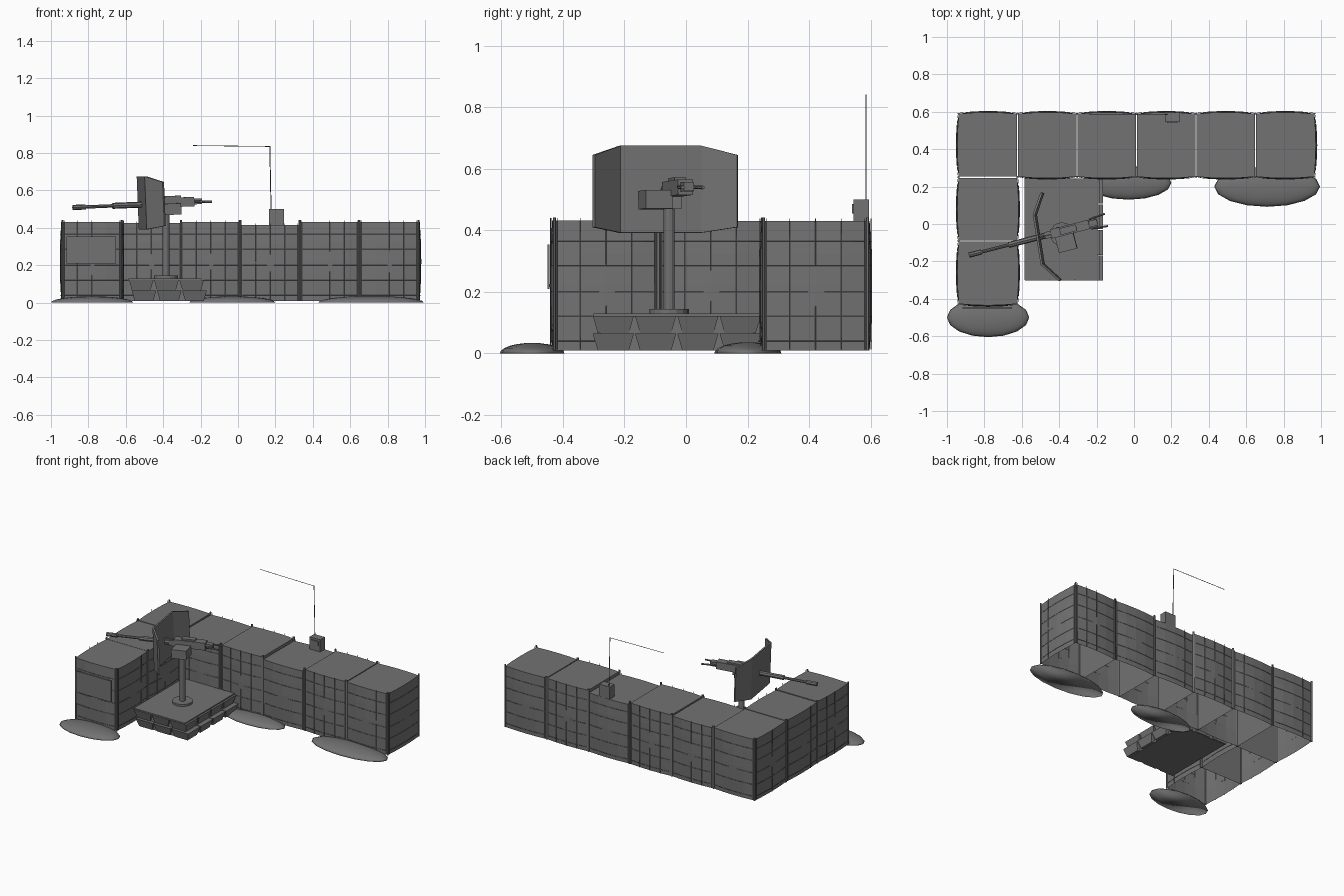
import bpy, bmesh, math
from mathutils import Vector, Matrix

if "Cube" in bpy.data.objects:
    bpy.data.objects.remove(bpy.data.objects["Cube"])


def material(name, rgb):
    m = bpy.data.materials.new(name)
    m.diffuse_color = (*rgb, 1)
    m.use_nodes = True
    m.node_tree.nodes["Principled BSDF"].inputs["Base Color"].default_value = m.diffuse_color
    return m


DARK = material("dark_grey", (.17, .17, .17))


def finish(bm, name, smooth=False):
    bmesh.ops.recalc_face_normals(bm, faces=bm.faces)
    me = bpy.data.meshes.new(name)
    bm.to_mesh(me)
    bm.free()
    me.materials.append(DARK)
    ob = bpy.data.objects.new(name, me)
    bpy.context.collection.objects.link(ob)
    if smooth:
        for p in me.polygons:
            p.use_smooth = True
    return ob


def add_box(bm, c, s, mat=Matrix()):
    m = mat @ Matrix.Translation(c) @ Matrix.Diagonal((*s, 1))
    return bmesh.ops.create_cube(bm, size=1, matrix=m)['verts']


def add_rod(bm, a, b, r, n=8, mat=Matrix()):
    a, b = Vector(a), Vector(b)
    d = b - a
    m = mat @ Matrix.Translation((a + b) / 2) @ d.to_track_quat('Z', 'Y').to_matrix().to_4x4()
    bmesh.ops.create_cone(bm, cap_ends=True, segments=n, radius1=r, radius2=r,
                          depth=d.length, matrix=m)


def box(name, c, s):
    bm = bmesh.new()
    add_box(bm, c, s)
    return finish(bm, name)


def rod(name, a, b, r, n=8):
    bm = bmesh.new()
    add_rod(bm, a, b, r, n)
    return finish(bm, name)


# Earth-filled barrier cell: bulging sides, flat fill, open base
def barrier_cell(name, x0, x1, y0, y1, top, sides):
    cx, cy, hx, hy = (x0 + x1) / 2, (y0 + y1) / 2, (x1 - x0) / 2 - .003, (y1 - y0) / 2 - .003
    bm = bmesh.new()
    bmesh.ops.create_cube(bm, size=2)
    bmesh.ops.subdivide_edges(bm, edges=bm.edges[:], cuts=3, use_grid_fill=True)
    low = [f for f in bm.faces if f.calc_center_median().z < -.99]
    bmesh.ops.delete(bm, geom=low, context='FACES')
    for v in bm.verts:
        u = v.co.copy()
        lift = .5 + .5 * (1 - u.z ** 2)
        off = Vector((0, 0, 0))
        for ax, sgn, tag in ((0, 1, 'R'), (0, -1, 'L'), (1, 1, 'B'), (1, -1, 'F')):
            if tag in sides and u[ax] * sgn > .99:
                off[ax] = sgn * .016 * (1 - u[1 - ax] ** 2) * lift
        v.co = Vector((cx + u.x * hx, cy + u.y * hy, .01 + (u.z + 1) / 2 * (top - .01))) + off
    finish(bm, name)
    # wire mesh on the exposed faces, and corner coils
    bm = bmesh.new()
    for tag in sides:
        nrm, tan, hn, ht = {'R': ((1, 0), (0, 1), hx, hy), 'L': ((-1, 0), (0, 1), hx, hy),
                            'B': ((0, 1), (1, 0), hy, hx), 'F': ((0, -1), (1, 0), hy, hx)}[tag]

        def at(t, z):
            d = hn + .004 + .0105 * (1 - t * t)
            return (cx + nrm[0] * d + tan[0] * t * ht, cy + nrm[1] * d + tan[1] * t * ht, z)
        ts = (-.95, -.5, 0, .5, .95)
        for t in ts:
            add_rod(bm, at(t, .012), at(t, top + .008), .001, 4)
        for z in (.04, .12, .2, .285, .365):
            for a, b in zip(ts, ts[1:]):
                add_rod(bm, at(a, z), at(b, z), .001, 4)
    for sx in (-1, 1):
        for sy in (-1, 1):
            p = (cx + sx * (hx + .001), cy + sy * (hy + .001))
            add_rod(bm, (*p, .01), (*p, .442), .005, 6)
    finish(bm, name + "_wire")


xs = [-.94, -.622, -.305, .013, .331, .649, .967]
tops = [.43, .425, .43, .415, .43, .43]
for i in range(6):
    sides = 'B' + ('L' if i == 0 else 'F') + ('R' if i == 5 else '')
    barrier_cell("wall_cell_%d" % i, xs[i], xs[i + 1], .25, .592, tops[i], sides)
barrier_cell("side_cell_back", -.94, -.622, -.09, .25, .43, 'LR')
barrier_cell("side_cell_front", -.94, -.622, -.43, -.09, .432, 'LRF')

# Blank sign plate
box("sign_plate", (-.785, -.447, .282), (.265, .008, .145))

# Spilled soil mounds
for i, (x, y, rx, ry, h) in enumerate([(-.78, -.5, .22, .105, .034),
                                       (.712, .2, .283, .108, .036),
                                       (-.03, .22, .23, .09, .034)]):
    bm = bmesh.new()
    bmesh.ops.create_uvsphere(bm, u_segments=16, v_segments=12, radius=1)
    bmesh.ops.bisect_plane(bm, geom=bm.verts[:] + bm.edges[:] + bm.faces[:], dist=1e-4,
                           plane_co=(0, 0, 0), plane_no=(0, 0, -1), clear_outer=True)
    bmesh.ops.holes_fill(bm, edges=[e for e in bm.edges if e.is_boundary])
    bmesh.ops.transform(bm, verts=bm.verts,
                        matrix=Matrix.Translation((x, y, 0)) @ Matrix.Diagonal((rx, ry, h, 1)))
    finish(bm, "soil_mound_%d" % i, True)

# Gun platform: two layers of tapered blocks around a core, under a deck
for k, (z0, z1, x0, x1) in enumerate([(.01, .064, -.57, -.165), (.066, .122, -.585, -.18)]):
    bm = bmesh.new()
    nx, ny, y0, y1 = 3, 4, -.305, .245
    wx, wy = (x1 - x0) / nx, (y1 - y0) / ny
    for i in range(nx):
        for j in range(ny):
            c = Vector((x0 + wx * (i + .5), y0 + wy * (j + .5), (z0 + z1) / 2))
            for v in add_box(bm, c, (wx - .004, wy - .004, z1 - z0)):
                if v.co.z < c.z:
                    v.co.x = c.x + (v.co.x - c.x) * .76
                    v.co.y = c.y + (v.co.y - c.y) * .76
    finish(bm, "platform_layer_%d" % k)
box("platform_core", (-.375, -.03, .064), (.35, .5, .11))
box("platform_deck", (-.39, -.03, .124), (.39, .54, .012))

# Pedestal
rod("pedestal_foot", (-.385, -.055, .128), (-.385, -.055, .144), .064, 16)
rod("pedestal_post", (-.385, -.055, .14), (-.385, -.055, .5), .018, 12)

# Mounted gun, built along local +x and aimed
aim = (Matrix.Translation((-.37, -.035, .53)) @ Matrix.Rotation(math.radians(194.4), 4, 'Z')
       @ Matrix.Rotation(math.radians(2.3), 4, 'Y'))
bm = bmesh.new()
for a, b, r in ((.0, .52, .009), (.1, .31, .016), (.46, .53, .014)):
    add_rod(bm, (a, 0, 0), (b, 0, 0), r, 8, aim)
finish(bm, "gun_barrel")
bm = bmesh.new()
add_box(bm, (-.03, 0, .005), (.21, .05, .05), aim)
add_box(bm, (.07, 0, 0), (.08, .036, .036), aim)
add_box(bm, (-.02, 0, .034), (.09, .036, .012), aim)
add_box(bm, (-.155, 0, .005), (.05, .034, .03), aim)
finish(bm, "gun_receiver")
bm = bmesh.new()
for s in (-1, 1):
    add_rod(bm, (-.14, s * .025, .005), (-.23, s * .034, .0), .006, 6, aim)
add_rod(bm, (-.17, -.034, .003), (-.17, .034, .003), .006, 6, aim)
finish(bm, "gun_grips")
bm = bmesh.new()
add_box(bm, (.01, .064, -.03), (.1, .09, .06), aim)
finish(bm, "ammunition_box")
box("gun_cradle", (-.385, -.045, .49), (.06, .06, .04))

# Folded shield, clipped at the outer corners
cols = [(-.49, .167, .41, .645), (-.53, .05, .392, .675),
        (-.488, -.215, .392, .675), (-.395, -.3, .41, .645)]
bm = bmesh.new()
rows = [[bm.verts.new((x - (z - .53) * .04, y, z)) for z in (a, b)] for x, y, a, b in cols]
for p, q in zip(rows, rows[1:]):
    bm.faces.new((p[0], q[0], q[1], p[1]))
ob = finish(bm, "gun_shield")
mod = ob.modifiers.new("thickness", 'SOLIDIFY')
mod.thickness = .012
mod.offset = 0
bm = bmesh.new()
for z in (-.015, .02):
    add_rod(bm, (.03, 0, z), (.14, 0, z), .007, 6, aim)
finish(bm, "shield_bracket")

# Radio box with bent whip aerial
box("radio_box", (.205, .57, .457), (.08, .05, .085))
box("radio_panel", (.205, .543, .47), (.055, .008, .03))
rod("aerial_mast", (.177, .585, .49), (.17, .585, .837), .0025, 6)
rod("aerial_whip", (.17, .585, .835), (-.24, .585, .84), .0018, 6)
